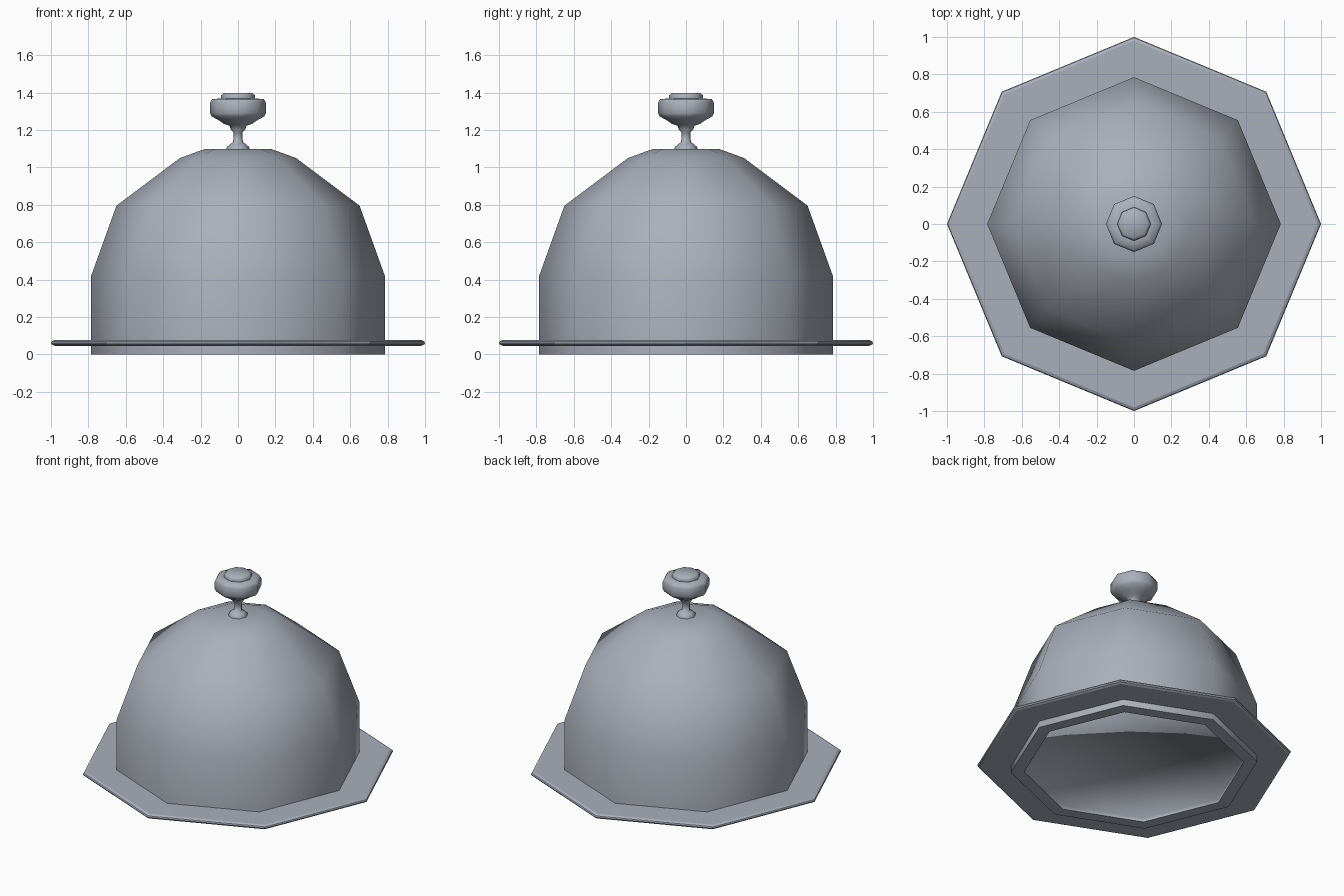
import bpy, bmesh, math

if "Cube" in bpy.data.objects:
    bpy.data.objects.remove(bpy.data.objects["Cube"])

SIDES = 8
metal = bpy.data.materials.new("brushed_grey")
metal.diffuse_color = (0.40, 0.43, 0.49, 1)
metal.use_nodes = True
metal.node_tree.nodes["Principled BSDF"].inputs["Base Color"].default_value = metal.diffuse_color


def lathe(name, profile, closed=False, angle=50):
    """Spin an (radius, z) profile into an eight-sided part; radius 0 becomes a pole."""
    bm = bmesh.new()
    rings = []
    for r, z in profile:
        if r == 0:
            rings.append([bm.verts.new((0, 0, z))] * SIDES)
        else:
            rings.append([bm.verts.new((r * math.cos(a), r * math.sin(a), z))
                          for a in (math.tau * i / SIDES for i in range(SIDES))])
    pairs = list(zip(rings, rings[1:]))
    if closed:
        pairs.append((rings[-1], rings[0]))
    for low, high in pairs:
        for i in range(SIDES):
            j = (i + 1) % SIDES
            corners = list(dict.fromkeys((low[i], low[j], high[j], high[i])))
            bm.faces.new(corners)
    # Profiles run counter-clockwise (outside on the right), so normals face out
    bm.normal_update()
    mesh = bpy.data.meshes.new(name)
    bm.to_mesh(mesh)
    bm.free()
    mesh.materials.append(metal)
    ob = bpy.data.objects.new(name, mesh)
    bpy.context.collection.objects.link(ob)
    bpy.ops.object.select_all(action='DESELECT')
    ob.select_set(True)
    bpy.context.view_layer.objects.active = ob
    bpy.ops.object.shade_smooth_by_angle(angle=math.radians(angle))
    return ob


# Dome skin with a flat rim at its foot
lathe("dome", [
    (0.70, 0), (0.785, 0), (0.785, 0.42), (0.65, 0.795), (0.31, 1.05),
    (0.18, 1.097), (0, 1.097)])

# Shallow recessed underside closing the dome, softly shaded
lathe("underside", [(0, 0.025), (0.70, 0.025), (0.70, 0)], angle=120)

# Flat brim ring around the dome, with bevelled outer edge
lathe("brim", [
    (0.74, 0.045), (0.98, 0.045), (0.996, 0.053), (1.0, 0.061), (0.996, 0.069),
    (0.98, 0.077), (0.74, 0.077)], closed=True, angle=25)

# Turned knob: foot, stem, collar, wide grip and cap
lathe("knob", [
    (0, 1.095), (0.062, 1.095), (0.06, 1.108), (0.045, 1.122), (0.026, 1.135),
    (0.023, 1.185), (0.04, 1.205), (0.045, 1.222), (0.075, 1.232), (0.10, 1.25),
    (0.14, 1.272), (0.15, 1.29), (0.15, 1.345), (0.138, 1.365), (0.09, 1.368),
    (0.09, 1.385), (0.075, 1.398), (0, 1.398)], angle=70)
